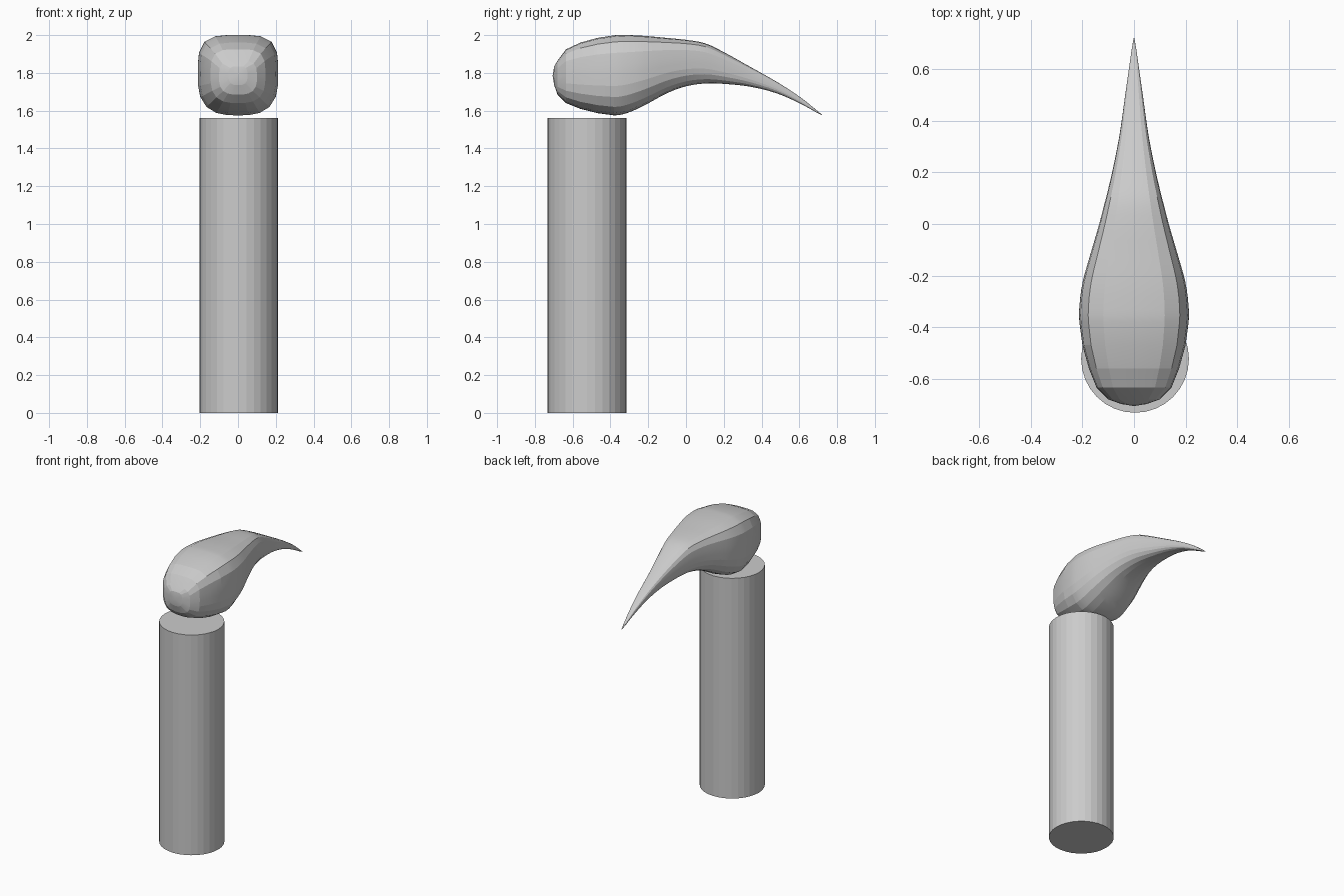
import bpy, bmesh, math

if "Cube" in bpy.data.objects:
    bpy.data.objects.remove(bpy.data.objects["Cube"])

# Column: plain 32-sided cylinder
bpy.ops.mesh.primitive_cylinder_add(vertices=32, radius=0.209, depth=1.56,
                                    location=(0.004, -0.523, 0.78))
column = bpy.context.object
column.name = "column"
bpy.ops.object.shade_smooth_by_angle(angle=math.radians(5))

# Head sections from blunt nose to tail tip: y, top z, bottom z, half width
SECTIONS = [
    (-0.698, 1.835, 1.735, 0.05),
    (-0.680, 1.865, 1.685, 0.10),
    (-0.635, 1.925, 1.640, 0.145),
    (-0.560, 1.960, 1.610, 0.175),
    (-0.470, 1.985, 1.587, 0.200),
    (-0.380, 1.999, 1.575, 0.212),
    (-0.310, 2.000, 1.588, 0.211),
    (-0.220, 1.996, 1.628, 0.198),
    (-0.100, 1.985, 1.693, 0.164),
    (0.000, 1.975, 1.729, 0.135),
    (0.100, 1.957, 1.744, 0.109),
    (0.200, 1.910, 1.742, 0.085),
    (0.340, 1.832, 1.727, 0.057),
    (0.480, 1.753, 1.692, 0.037),
    (0.600, 1.675, 1.640, 0.020),
    (0.690, 1.604, 1.591, 0.007),
]
SEGMENTS = 24


def catmull(a, b, c, d, t):
    return tuple(0.5 * (2*q + (r - p)*t + (2*p - 5*q + 4*r - s)*t*t
                        + (3*q - p - 3*r + s)*t**3)
                 for p, q, r, s in zip(a, b, c, d))


def refine(sections, start, steps):
    """Keep the nose coarse and smooth the tail."""
    out = list(sections[:start])
    last = len(sections) - 1
    for i in range(start, last):
        quad = [sections[min(max(j, 0), last)] for j in range(i - 1, i + 3)]
        out += [catmull(*quad, k / steps) for k in range(steps)]
    return out + [sections[-1]]


def ring(bm, y, top, bottom, half):
    """Rounded square, boxier on top than underneath."""
    mid, tall = (top + bottom) / 2, (top - bottom) / 2
    verts = []
    for k in range(SEGMENTS):
        a = 2 * math.pi * k / SEGMENTS
        c, s = math.cos(a), math.sin(a)
        n = 3.8 if s > 0 else 2.9
        r = (abs(c)**n + abs(s)**n) ** (-1 / n)
        verts.append(bm.verts.new((half * r * c, y, mid + tall * r * s)))
    return verts


# Head: skin the sections and close with a nose and a pointed tail
bm = bmesh.new()
rings = [ring(bm, *sec) for sec in refine(SECTIONS, 5, 3)]
nose = bm.verts.new((0, -0.706, 1.785))
tip = bm.verts.new((0, 0.727, 1.573))
for k in range(SEGMENTS):
    j = (k + 1) % SEGMENTS
    for a, b in zip(rings, rings[1:]):
        bm.faces.new((a[k], a[j], b[j], b[k]))
    bm.faces.new((nose, rings[0][j], rings[0][k]))
    bm.faces.new((tip, rings[-1][k], rings[-1][j]))
bmesh.ops.recalc_face_normals(bm, faces=bm.faces)
mesh = bpy.data.meshes.new("curved_head")
bm.to_mesh(mesh)
bm.free()
head = bpy.data.objects.new("curved_head", mesh)
bpy.context.collection.objects.link(head)
bpy.ops.object.select_all(action='DESELECT')
head.select_set(True)
bpy.context.view_layer.objects.active = head
bpy.ops.object.shade_smooth_by_angle(angle=math.radians(8))
